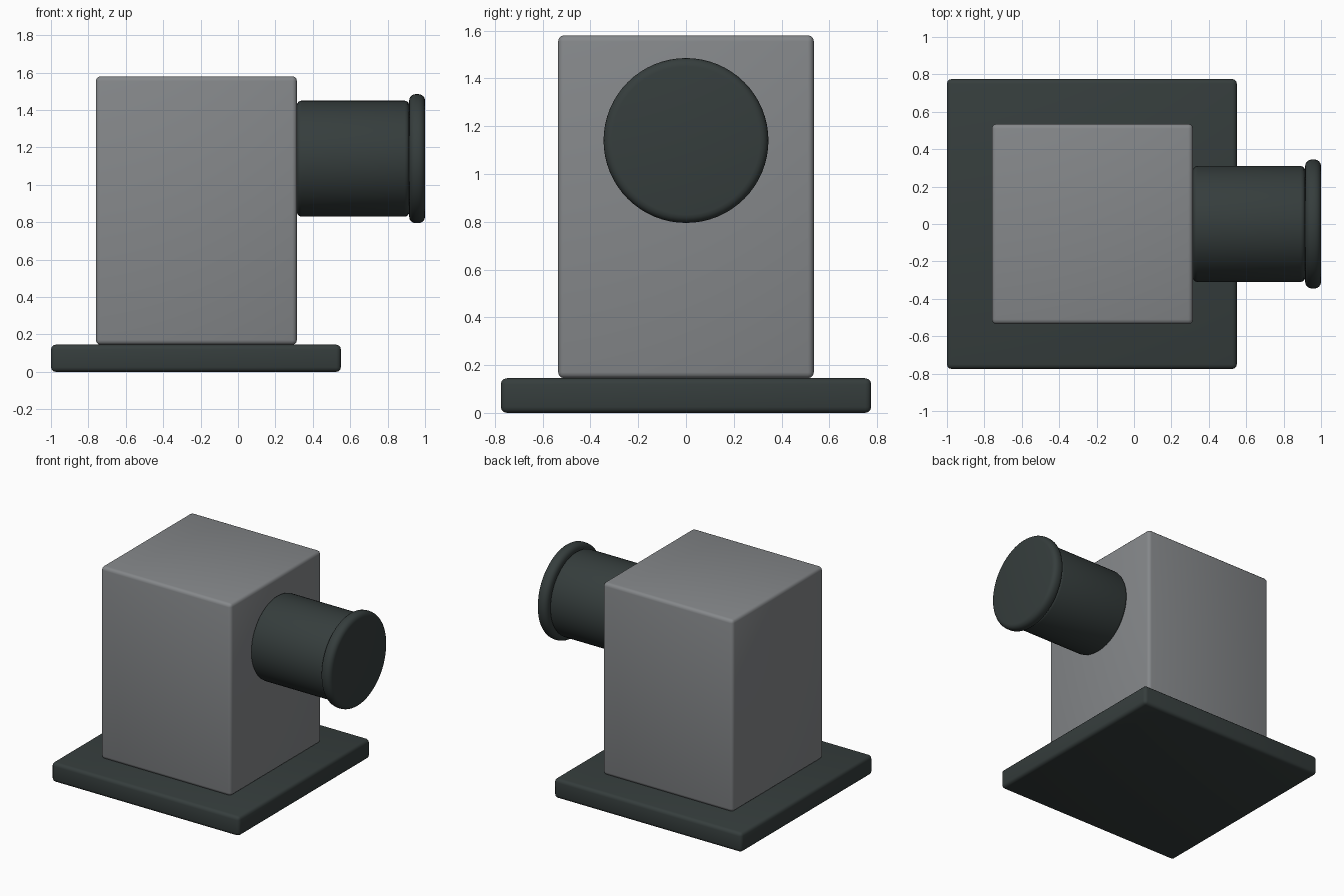
import bpy, math

if "Cube" in bpy.data.objects:
    bpy.data.objects.remove(bpy.data.objects["Cube"])


def material(name, rgb):
    m = bpy.data.materials.new(name)
    m.diffuse_color = (*rgb, 1)
    m.use_nodes = True
    m.node_tree.nodes["Principled BSDF"].inputs["Base Color"].default_value = m.diffuse_color
    return m


grey = material("mid grey", (0.235, 0.245, 0.255))
dark = material("dark slate", (0.036, 0.047, 0.046))


def finish(name, mat, bevel, segments):
    # name, colour and round the edges of the active object
    ob = bpy.context.object
    ob.name = name
    ob.data.materials.append(mat)
    bpy.ops.object.transform_apply(location=False, rotation=True, scale=True)
    mod = ob.modifiers.new("rounded edges", 'BEVEL')
    mod.width = bevel
    mod.segments = segments
    mod.limit_method = 'ANGLE'
    mod.angle_limit = math.radians(40)
    bpy.ops.object.modifier_apply(modifier=mod.name)
    bpy.ops.object.shade_smooth_by_angle(angle=math.radians(35))


def box(name, lo, hi, mat):
    mid = [(a + b) / 2 for a, b in zip(lo, hi)]
    bpy.ops.mesh.primitive_cube_add(size=1, location=mid)
    bpy.context.object.scale = [b - a for a, b in zip(lo, hi)]
    finish(name, mat, 0.025, 3)


def barrel(name, x0, x1, radius, mat, bevel):
    bpy.ops.mesh.primitive_cylinder_add(
        vertices=64, radius=radius, depth=x1 - x0,
        location=((x0 + x1) / 2, 0, 1.14), rotation=(0, math.pi / 2, 0))
    finish(name, mat, bevel, 4)


# square foot plate and upright housing
box("base_plate", (-1, -0.775, 0), (0.55, 0.775, 0.145), dark)
box("housing", (-0.76, -0.535, 0.145), (0.315, 0.535, 1.58), grey)

# side barrel with its end cap
barrel("side_barrel", 0.315, 0.915, 0.31, dark, 0.025)
barrel("end_cap", 0.915, 1.0, 0.345, dark, 0.035)
